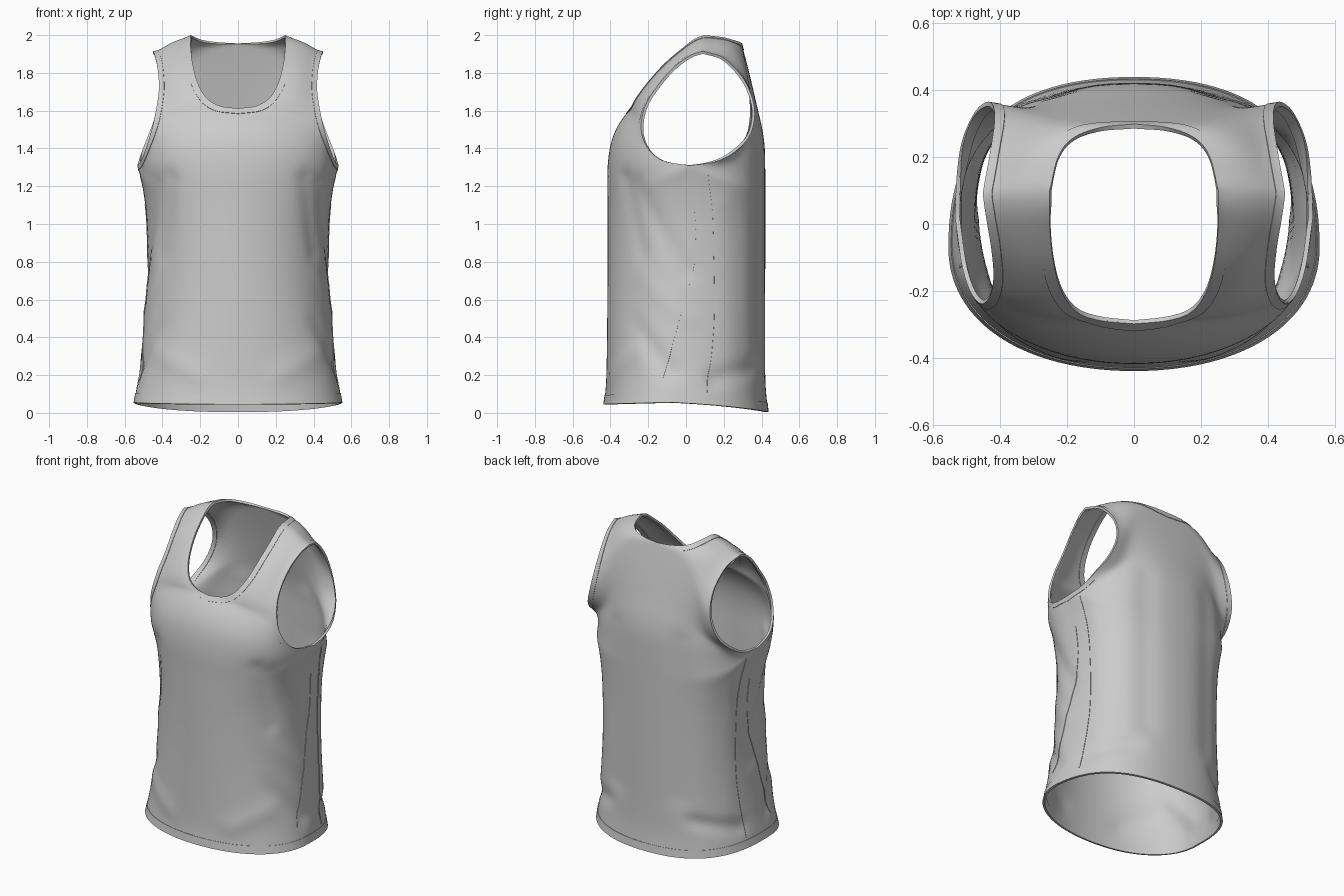
import bpy, bmesh, math
from mathutils import Vector
from mathutils.bvhtree import BVHTree
from mathutils.geometry import intersect_point_line

cube = bpy.data.objects.get("Cube")
if cube:
    bpy.data.objects.remove(cube, do_unlink=True)

cloth = bpy.data.materials.new("light grey cloth")
cloth.use_nodes = True
GREY = (0.6, 0.6, 0.6, 1)
cloth.diffuse_color = GREY
cloth.node_tree.nodes["Principled BSDF"].inputs["Base Color"].default_value = GREY


def spline(points, count):
    """Smooth curve through points, resampled to equal steps."""
    p = [Vector(q) for q in points]
    p = [2 * p[0] - p[1]] + p + [2 * p[-1] - p[-2]]
    dense = []
    for a, b, c, d in zip(p, p[1:], p[2:], p[3:]):
        for k in range(30):
            t = k / 30
            dense.append(b + (c - a) * t / 2 + (2 * a - 5 * b + 4 * c - d) * t * t / 2
                         + (3 * b - a - 3 * c + d) * t ** 3 / 2)
    dense.append(p[-2])
    run = [0]
    for a, b in zip(dense, dense[1:]):
        run.append(run[-1] + (b - a).length)
    out, j = [], 0
    for i in range(count + 1):
        goal = run[-1] * i / count
        while j < len(run) - 2 and run[j + 1] < goal:
            j += 1
        f = (goal - run[j]) / max(run[j + 1] - run[j], 1e-9)
        out.append(dense[j].lerp(dense[j + 1], min(f, 1)))
    return out


def finish(name, bm, thickness):
    mesh = bpy.data.meshes.new(name)
    bm.to_mesh(mesh)
    bm.free()
    obj = bpy.data.objects.new(name, mesh)
    bpy.context.collection.objects.link(obj)
    mesh.materials.append(cloth)
    mod = obj.modifiers.new("thickness", 'SOLIDIFY')
    mod.thickness, mod.offset = thickness, -1
    bpy.ops.object.select_all(action='DESELECT')
    obj.select_set(True)
    bpy.context.view_layer.objects.active = obj
    bpy.ops.object.modifier_apply(modifier=mod.name)
    bpy.ops.object.shade_smooth_by_angle(angle=math.radians(50))


# Edge curves of the half panels: centre line and neckline inside, seam and armhole outside
TORSO, NECK, COLS = 46, 24, 28
SIDE = [(.55, -.07, .055), (.515, -.04, .3), (.484, 0, .65), (.483, .02, 1), (.505, .02, 1.2), (.53, .02, 1.31)]
TIP, COLLAR = (.45, .09, 1.912), (.25, .1, 1.997)
PANELS = [
    dict(bulge=.6, chest=20, ease=44,
         centre=[(0, -.435, .045), (0, -.422, .2), (0, -.416, .7), (0, -.416, 1.1), (0, -.416, 1.3),
                 (0, -.395, 1.44), (0, -.35, 1.54), (0, -.295, 1.61)],
         neck=[(0, -.295, 1.61), (.1, -.285, 1.625), (.17, -.26, 1.67), (.215, -.2, 1.75),
               (.24, -.11, 1.85), (.25, -.01, 1.935), (.25, .05, 1.98), COLLAR],
         arm=[SIDE[-1], (.51, -.12, 1.335), (.485, -.2, 1.4), (.455, -.235, 1.5), (.43, -.215, 1.62),
              (.418, -.155, 1.72), (.425, -.07, 1.82), (.44, .02, 1.888), TIP]),
    dict(bulge=.68, chest=32, ease=16,
         centre=[(0, .435, .005), (0, .42, .2), (0, .42, .7), (0, .42, 1.3), (0, .41, 1.47),
                 (0, .375, 1.63), (0, .335, 1.8), (0, .295, 1.955)],
         neck=[(0, .295, 1.955), (.1, .285, 1.96), (.18, .255, 1.97), (.225, .2, 1.985), COLLAR],
         arm=[SIDE[-1], (.525, .15, 1.33), (.51, .25, 1.38), (.475, .33, 1.46), (.44, .36, 1.56),
              (.42, .35, 1.66), (.415, .3, 1.77), (.43, .2, 1.875), TIP]),
]

# Shirt body: rows swept from the centre and neckline to the seam and armhole
bm = bmesh.new()
for panel in PANELS:
    chest = panel["chest"]
    inner = spline(panel["centre"], TORSO + chest) + spline(panel["neck"], NECK)[1:]
    outer = spline(SIDE, TORSO) + spline(panel["arm"], chest + NECK)[1:]
    for side in (1, -1):
        grid = []
        for i, (a, b) in enumerate(zip(inner, outer)):
            rise = max(0, i - TORSO - chest) / NECK
            flat = min(1, max(0, i - TORSO) / panel["ease"])
            dip = .08 * min(1, i / TORSO) ** 4 * (1 - max(0, i - TORSO) / (chest + NECK))
            h = panel["bulge"] * (1 - rise) + .6 * rise
            d = b - a
            c1 = a + Vector((h * d.x, 0, d.z * rise / 3))
            c2 = b - Vector((flat * d.x / 3, (h * (1 - flat) + flat / 3) * d.y, d.z / 3 + dip))
            row = []
            for j in range(COLS + 1):
                t = j / COLS
                s = 1 - t
                p = a * s ** 3 + c1 * 3 * s * s * t + c2 * 3 * s * t * t + b * t ** 3
                row.append(bm.verts.new((p.x * side, p.y, p.z)))
            grid.append(row)
        for low, high in zip(grid, grid[1:]):
            for j in range(COLS):
                bm.faces.new((low[j], low[j + 1], high[j + 1], high[j]))
bmesh.ops.remove_doubles(bm, verts=bm.verts, dist=1e-4)
for step in range(4):
    bmesh.ops.smooth_vert(bm, verts=[v for v in bm.verts if not v.is_boundary], factor=.5,
                          use_axis_x=True, use_axis_y=True, use_axis_z=True)
bmesh.ops.recalc_face_normals(bm, faces=bm.faces)
facing = sum(f.normal.y * f.calc_center_median().y for f in bm.faces)
if facing < 0:
    bmesh.ops.reverse_faces(bm, faces=bm.faces)
bm.normal_update()

# Cloth folds: soft ridges and furrows along lines, on both sides (start, end, width, height)
FOLDS = [
    ((.36, -.32, 1.24), (.42, -.25, .85), .05, -.012),
    ((.45, -.28, 1.2), (.5, 0, .75), .05, -.013),
    ((.45, -.25, .72), (.5, 0, .5), .05, .007),
    ((.44, -.3, .48), (.53, -.08, .22), .05, -.016),
    ((.22, -.4, .2), (.47, -.27, .34), .06, .008),
    ((.24, .41, 1.4), (.24, .41, .4), .08, -.012),
    ((.3, .4, .25), (.5, .15, .18), .045, -.015),
    ((.5, .2, 1.1), (.5, .25, .3), .06, .008),
]
moves = []
for v in bm.verts:
    p = Vector((abs(v.co.x), v.co.y, v.co.z))
    push = 0
    for start, end, width, height in FOLDS:
        s, e = Vector(start), Vector(end)
        near, t = intersect_point_line(p, s, e)
        near = s.lerp(e, min(max(t, 0), 1))
        push += height * math.exp(-((p - near).length / width) ** 2)
    moves.append((v, v.normal * push))
for v, move in moves:
    v.co += move
bm.normal_update()
surface = BVHTree.FromBMesh(bm)


def ribbon(name, rows, closed, lift, thickness):
    """Strip of cloth on the body; rows hold (point, normal) pairs."""
    strip = bmesh.new()
    made = [[strip.verts.new(p + n * lift) for p, n in row] for row in rows]
    for i in range(len(rows) if closed else len(rows) - 1):
        k = (i + 1) % len(rows)
        for j in range(len(rows[i]) - 1):
            f = strip.faces.new((made[i][j], made[i][j + 1], made[k][j + 1], made[k][j]))
            f.normal_update()
            if f.normal.dot(rows[i][j][1]) < 0:
                f.normal_flip()
    finish(name, strip, thickness)


def on_body(p):
    place, normal, _, _ = surface.find_nearest(p)
    return place, normal


# Neck, armhole and hem bands follow the open edges
left = {e for e in bm.edges if e.is_boundary}
bands = []
while left:
    edge = left.pop()
    loop = [edge.verts[0], edge.verts[1]]
    while True:
        step = next((e for e in loop[-1].link_edges if e in left), None)
        if step is None:
            break
        left.remove(step)
        loop.append(step.other_vert(loop[-1]))
    if loop[-1] is loop[0]:
        loop.pop()
    middle = sum((v.co for v in loop), Vector()) / len(loop)
    if middle.z < .5:
        name, width = "hem_band", .05
    elif abs(middle.x) < .1:
        name, width = "neck_band", .035
    else:
        name, width = ("left" if middle.x > 0 else "right") + "_armhole_band", .03
    rows = []
    for i, v in enumerate(loop):
        along = loop[(i + 1) % len(loop)].co - loop[i - 1].co
        inward = v.normal.cross(along).normalized()
        centre = sum((f.calc_center_median() for f in v.link_faces), Vector()) / len(v.link_faces)
        if inward.dot(centre - v.co) < 0:
            inward.negate()
        rows.append([(v.co.copy(), v.normal.copy())]
                    + [on_body(v.co + inward * width * k / 3) for k in (1, 2, 3)])
    bands.append((name, rows))

finish("shirt_body", bm, .008)
for name, rows in bands:
    ribbon(name, rows, True, .003, .014)

# Stitched seams of the side panels
SEAMS = {"rear": [(.52, .12, 1.27), (.5, .15, 1), (.5, .16, .5), (.53, .12, .11)],
         "front": [(.51, .05, 1.1), (.5, .05, .85), (.5, -.05, .45), (.53, -.13, .18)]}
for label, path in SEAMS.items():
    for side, word in ((1, "left"), (-1, "right")):
        line = [on_body(Vector((p.x * side, p.y, p.z))) for p in spline(path, 40)]
        across = Vector((0, .004, 0))
        rows = [[on_body(p - across), on_body(p + across)] for p, n in line]
        ribbon(word + "_" + label + "_seam", rows, False, .003, .005)
